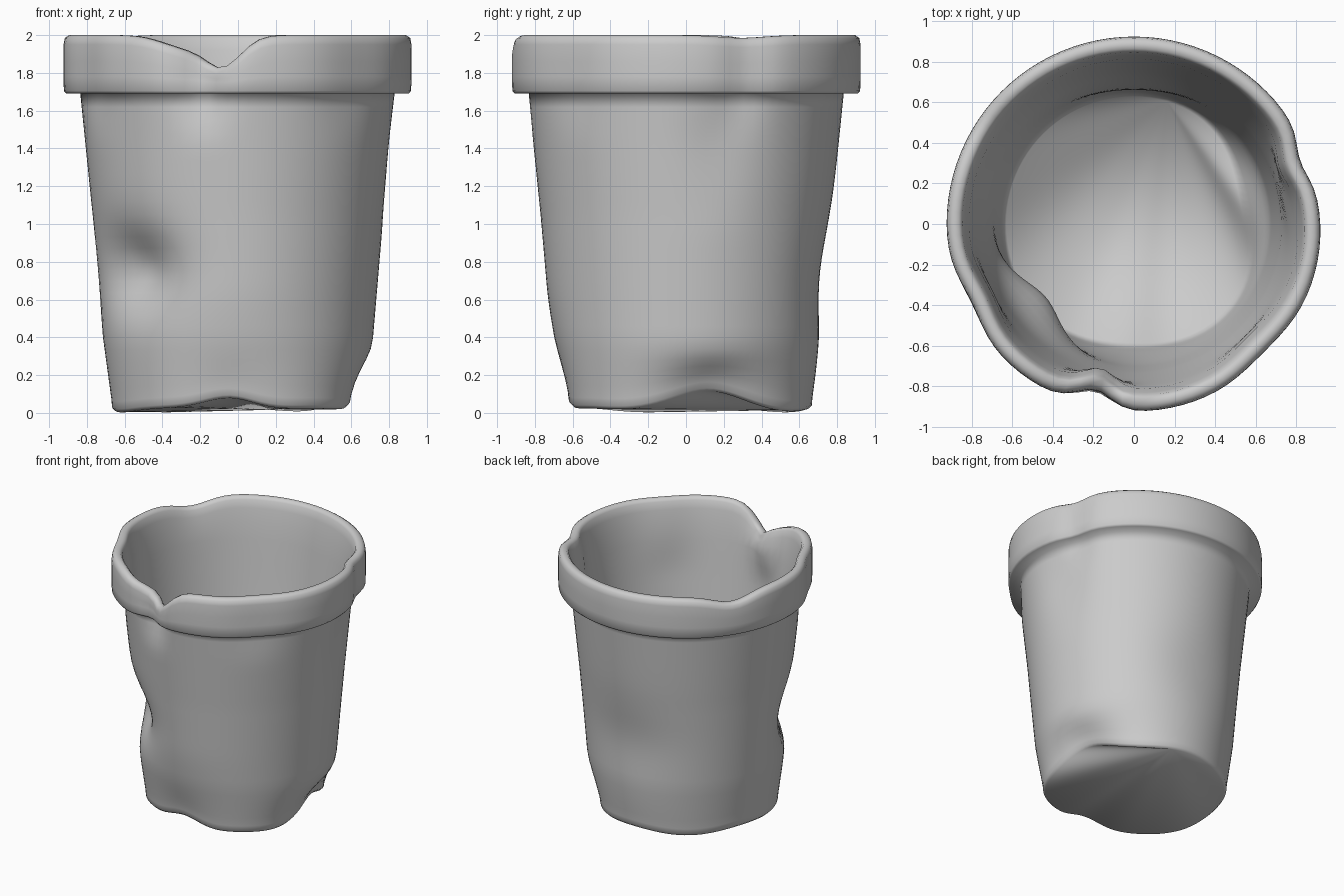
import bpy, bmesh, math

if "Cube" in bpy.data.objects:
    bpy.data.objects.remove(bpy.data.objects["Cube"])

SIDES = 96


def bell(v, centre, width):
    return math.exp(-((v - centre) / width) ** 2)


def around(a, centre, width):
    # bell over the angle in degrees, wrapped
    d = (a - centre + 180) % 360 - 180
    return math.exp(-(d / width) ** 2)


def ramp(z, a, b):
    # smooth step from 0 at a to 1 at b
    t = min(1, max(0, (z - a) / (b - a)))
    return t * t * (3 - 2 * t)


def battered(a, r, z):
    top, low = ramp(z, 1.4, 1.8), 1 - ramp(z, 0.0, 0.38)
    # side dents: big one at front left, shallow one at the back, crease on the right
    r -= 0.14 * around(a, 220, 22) * bell(z, 0.76, 0.2)
    r -= 0.035 * around(a, 90, 30) * bell(z, 0.72, 0.3)
    r -= 0.03 * around(a, 12, 14) * ramp(z, 0.9, 1.5) * (1 - 0.6 * top)
    # knocks on the rim
    r -= 0.085 * around(a, 257, 8) * top
    r -= 0.04 * around(a, 21, 8) * top
    r -= 0.035 * around(a, 206, 12) * top
    r -= 0.025 * around(a, 315, 14) * top
    # worn foot, pushed in at front and right
    r -= 0.045 * around(a, 268, 30) * (1 - ramp(z, 0.0, 0.7))
    r -= 0.1 * around(a, 12, 34) * low
    lift = 0.075 * around(a, 266, 18) + 0.095 * around(a, 10, 28)
    lift += 0.01 * math.sin(math.radians(5 * a))
    drop = 0.14 * around(a, 265, 9) + 0.07 * around(a, 253, 13)
    drop += 0.06 * around(a, 147, 12) + 0.015 * around(a, 20, 12)
    z += lift * low - drop * ramp(z, 1.7, 2.0)
    t = math.radians(a)
    return r * math.cos(t), r * math.sin(t), z


def spread(p, q, n):
    return [(p[0] + (q[0] - p[0]) * i / n, p[1] + (q[1] - p[1]) * i / n) for i in range(n)]


# profile: outside wall, rolled rim, inside wall
profile = [(0.65, 0.013), (0.667, 0.03)]
profile += spread((0.67, 0.07), (0.715, 0.4), 5)
profile += spread((0.715, 0.4), (0.77, 1.05), 11)
profile += spread((0.77, 1.05), (0.835, 1.69), 9)
profile += [(0.835, 1.69), (0.91, 1.69), (0.922, 1.705), (0.925, 1.78), (0.925, 1.86),
            (0.924, 1.95), (0.917, 1.985), (0.895, 2.0), (0.865, 2.0), (0.848, 1.98),
            (0.835, 1.92), (0.815, 1.82), (0.8, 1.69)]
profile += spread((0.79, 1.6), (0.73, 1.05), 9)
profile += spread((0.73, 1.05), (0.675, 0.4), 11)
profile += spread((0.675, 0.4), (0.645, 0.07), 5) + [(0.63, 0.055)]

bm = bmesh.new()
rings = [[bm.verts.new(battered(360 * i / SIDES, r, z)) for i in range(SIDES)] for r, z in profile]
for lo, hi in zip(rings, rings[1:]):
    for i in range(SIDES):
        j = (i + 1) % SIDES
        bm.faces.new((lo[i], lo[j], hi[j], hi[i]))

# underside and inside floor: fans spread from one point at the back
apex = round(SIDES * 76 / 360)
for ring, flip in ((rings[0], True), (rings[-1], False)):
    fan = ring[apex:] + ring[:apex]
    for b, c in zip(fan[1:], fan[2:]):
        bm.faces.new((fan[0], c, b) if flip else (fan[0], b, c))
bmesh.ops.recalc_face_normals(bm, faces=bm.faces)

# battered bucket
mesh = bpy.data.meshes.new("battered_bucket")
bm.to_mesh(mesh)
bm.free()
bucket = bpy.data.objects.new("battered_bucket", mesh)
bpy.context.collection.objects.link(bucket)
bpy.context.view_layer.objects.active = bucket
bucket.select_set(True)
bpy.ops.object.shade_smooth_by_angle(angle=math.radians(100))
